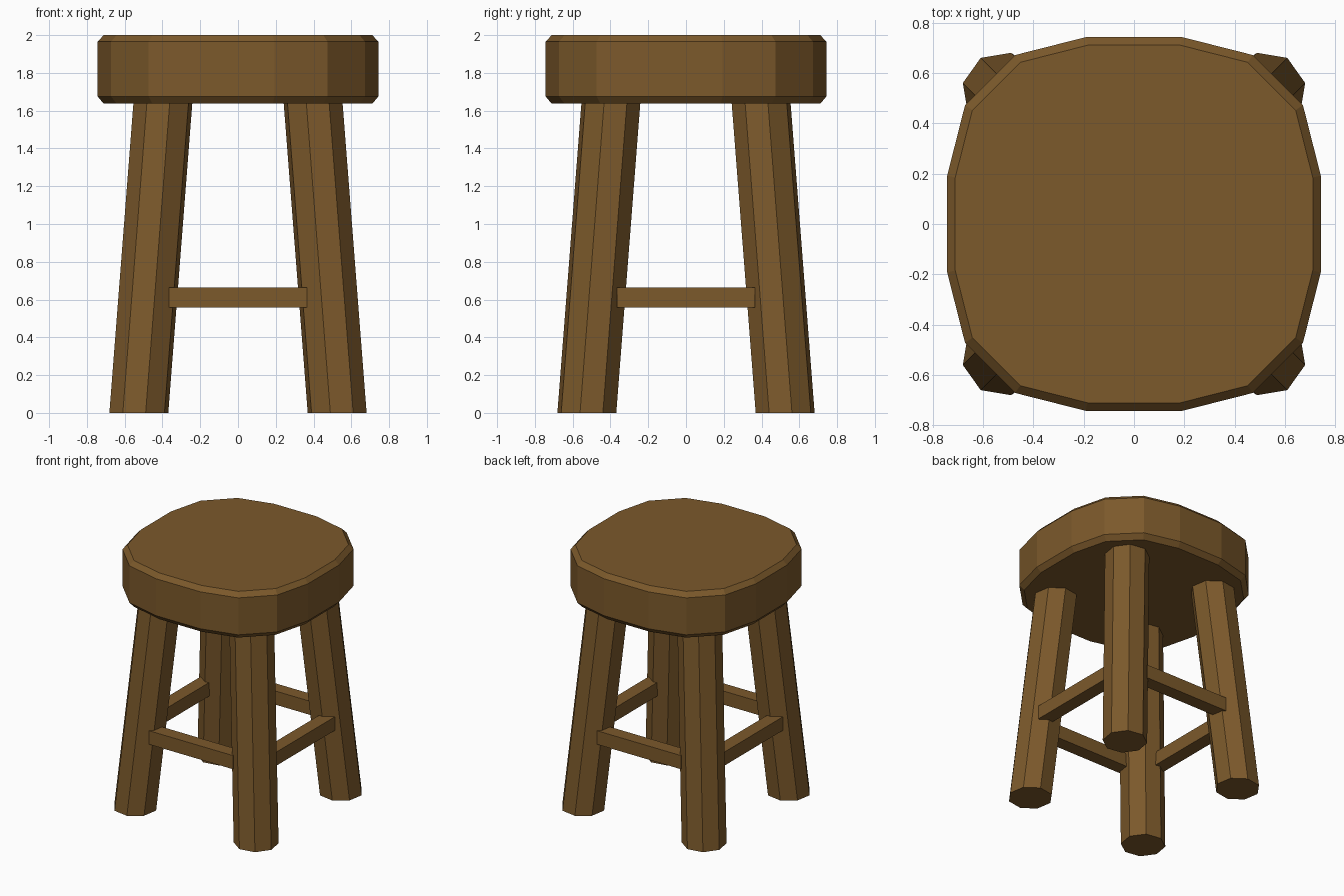
import bpy, bmesh
from math import cos, sin, radians

if "Cube" in bpy.data.objects:
    bpy.data.objects.remove(bpy.data.objects["Cube"])

wood = bpy.data.materials.new("brown_wood")
wood.diffuse_color = (0.20, 0.10, 0.024, 1)
wood.use_nodes = True
wood.node_tree.nodes["Principled BSDF"].inputs["Base Color"].default_value = wood.diffuse_color


def loft(name, rings):
    """Flat-shaded closed solid through a stack of rings."""
    bm = bmesh.new()
    loops = [[bm.verts.new(p) for p in ring] for ring in rings]
    n = len(loops[0])
    for a, b in zip(loops, loops[1:]):
        for i in range(n):
            j = (i + 1) % n
            bm.faces.new((a[i], a[j], b[j], b[i]))
    bm.faces.new(loops[0][::-1])
    bm.faces.new(loops[-1])
    bmesh.ops.recalc_face_normals(bm, faces=bm.faces)
    mesh = bpy.data.meshes.new(name)
    bm.to_mesh(mesh)
    bm.free()
    mesh.materials.append(wood)
    ob = bpy.data.objects.new(name, mesh)
    bpy.context.collection.objects.link(ob)
    return ob


# Seat: 16-sided rounded square with chamfered rims
quarter = [(0.743, 0.193), (0.672, 0.473), (0.473, 0.672), (0.193, 0.743)]
outline = []
for k in range(4):
    for x, y in quarter:
        for _ in range(k):
            x, y = -y, x
        outline.append((x, y))
profile = [(0.957, 1.637), (1, 1.675), (1, 1.965), (0.957, 2.0)]
loft("seat", [[(x * s, y * s, z) for x, y in outline] for s, z in profile])


# Legs: splayed octagonal posts, mirrored to the four corners
def leg_ring(sx, sy, c, z, r=0.16):
    angles = [radians(13 + 45 * i) for i in range(8)]
    return [(sx * (c + r * cos(a)), sy * (c + r * sin(a)), z) for a in angles]


for sy, depth in ((-1, "front"), (1, "back")):
    for sx, side in ((-1, "left"), (1, "right")):
        loft(f"{depth}_{side}_leg",
             [leg_ring(sx, sy, 0.525, 0), leg_ring(sx, sy, 0.397, 1.65)])


# Stretchers: square bars between neighbouring legs
def bar(name, centre, half):
    (cx, cy), (hx, hy) = centre, half
    corners = [(-1, -1), (1, -1), (1, 1), (-1, 1)]
    loft(name, [[(cx + hx * i, cy + hy * j, z) for i, j in corners]
                for z in (0.558, 0.665)])


for s, depth, side in ((-1, "front", "left"), (1, "back", "right")):
    bar(f"{depth}_stretcher", (0, s * 0.532), (0.365, 0.053))
    bar(f"{side}_stretcher", (s * 0.532, 0), (0.053, 0.365))
